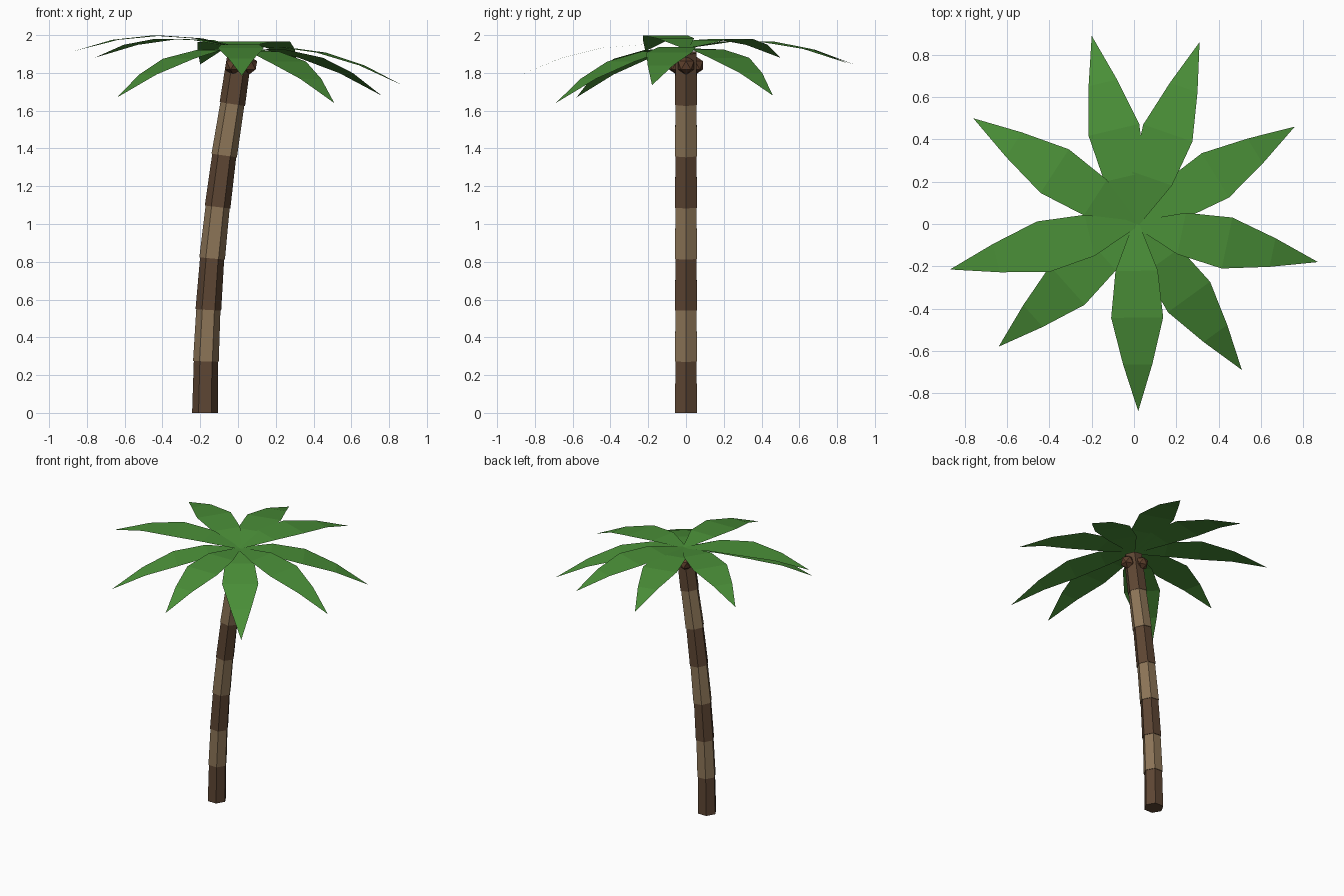
import bpy, bmesh
from math import cos, sin, pi, atan2
from mathutils import Vector

if "Cube" in bpy.data.objects:
    bpy.data.objects.remove(bpy.data.objects["Cube"])


def material(name, rgb):
    m = bpy.data.materials.new(name)
    m.diffuse_color = (*rgb, 1)
    m.use_nodes = True
    m.node_tree.nodes["Principled BSDF"].inputs["Base Color"].default_value = m.diffuse_color
    return m


def finish(name, bm, mat):
    me = bpy.data.meshes.new(name)
    bm.to_mesh(me)
    bm.free()
    me.materials.append(mat)
    ob = bpy.data.objects.new(name, me)
    bpy.context.collection.objects.link(ob)
    return ob


dark_bark = material("dark_bark", (0.11, 0.06, 0.033))
light_bark = material("light_bark", (0.26, 0.175, 0.095))
leaf = material("leaf", (0.07, 0.28, 0.04))
husk = material("husk", (0.11, 0.05, 0.025))

# Trunk: seven tapered hexagonal segments along a leaning curve
path_x = [-0.175, -0.17, -0.157, -0.137, -0.108, -0.073, -0.03, 0.01]
path = [Vector((x, 0, 0.2725 * i)) for i, x in enumerate(path_x)]


def tilt(i):
    if i == 0:
        return 0.0
    d = path[min(i + 1, 7)] - path[i - 1]
    return atan2(d.x, d.z)


for i in range(7):
    bm = bmesh.new()
    rings = []
    for j, r in ((i, 0.068), (i + 1, 0.064)):
        a = tilt(j)
        rings.append([bm.verts.new(path[j] + Vector((
            r * cos(k * pi / 3) * cos(a), r * sin(k * pi / 3),
            -r * cos(k * pi / 3) * sin(a)))) for k in range(6)])
    lo, hi = rings
    for k in range(6):
        n = (k + 1) % 6
        bm.faces.new((lo[k], lo[n], hi[n], hi[k]))
    bm.faces.new(lo[::-1])
    bm.faces.new(hi)
    finish(f"trunk_segment_{i + 1}", bm, light_bark if i % 2 else dark_bark)

# Fronds: flat tapering strips that arch out from the crown to each tip
crown = Vector((0.01, 0, 1.93))
half_widths = [0.015, 0.10, 0.123, 0.069]
tips = [(0.87, -0.18, 1.735), (0.76, 0.46, 1.68), (0.31, 0.86, 1.85),
        (-0.20, 0.89, 1.845), (-0.76, 0.50, 1.88), (-0.87, -0.215, 1.915),
        (-0.64, -0.58, 1.67), (0.02, -0.885, 1.785), (0.51, -0.69, 1.64)]
for i, tip in enumerate(tips):
    span = Vector(tip) - crown
    side = Vector((-span.y, span.x, 0)).normalized()
    bm = bmesh.new()
    rows = []
    for j, w in enumerate(half_widths):
        t = j / 4
        c = crown + span * t + Vector((0, 0, 0.3 * t * (1 - t)))
        rows.append((bm.verts.new(c - side * w), bm.verts.new(c + side * w)))
    for (a, b), (c, d) in zip(rows, rows[1:]):
        bm.faces.new((a, c, d, b))
    bm.faces.new((rows[-1][0], bm.verts.new(tip), rows[-1][1]))
    finish(f"frond_{i + 1}", bm, leaf)

# Coconuts: three faceted nuts under the crown
for i in range(3):
    a = i * 2 * pi / 3
    bm = bmesh.new()
    bmesh.ops.create_icosphere(bm, subdivisions=1, radius=0.05)
    bmesh.ops.translate(bm, verts=bm.verts, vec=(
        0.002 + 0.055 * cos(a), 0.055 * sin(a), 1.84))
    finish(f"coconut_{i + 1}", bm, husk)
